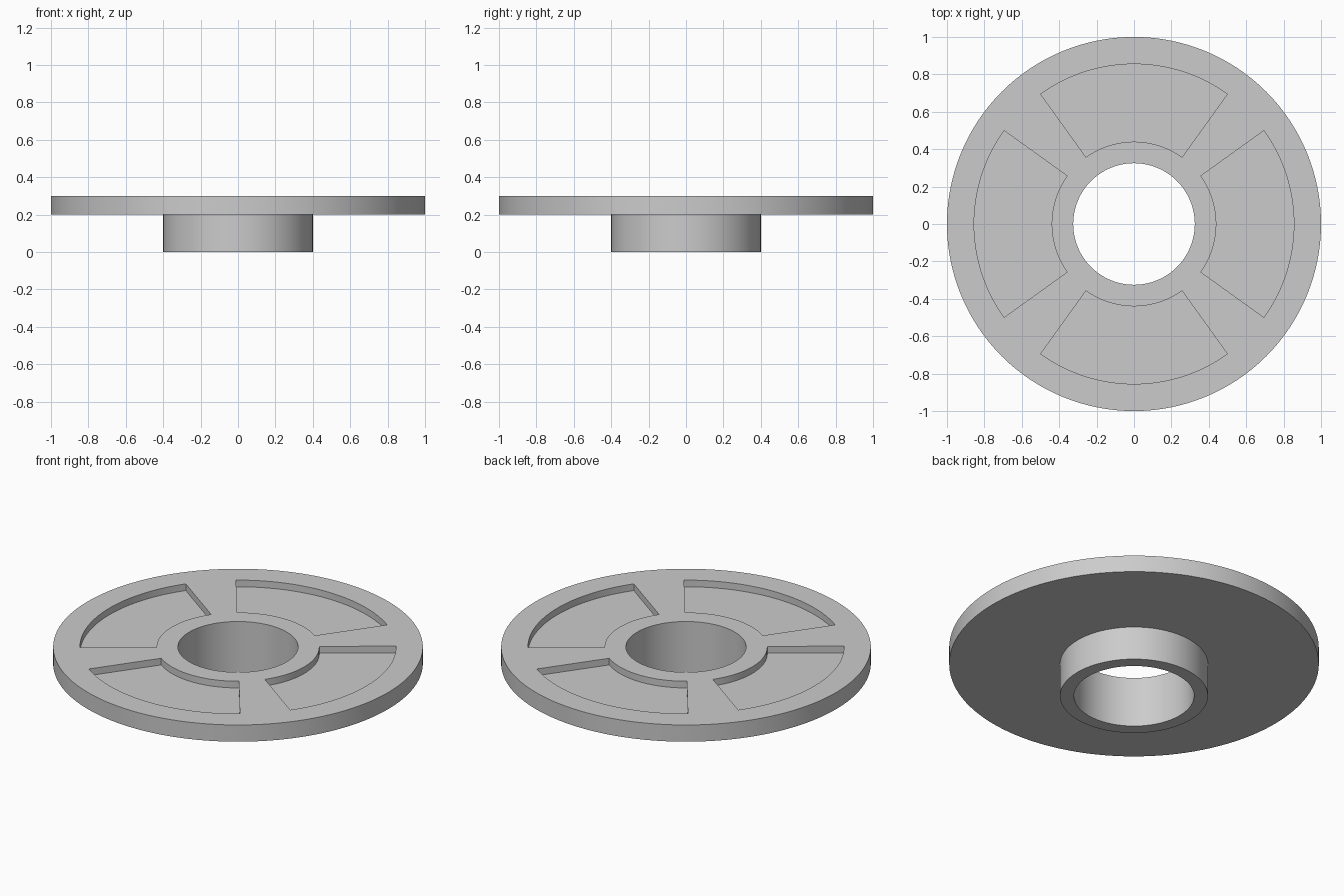
import bpy, bmesh, math
from mathutils import Matrix

SEGMENTS = 128
TOP, POCKET_FLOOR = 0.30, 0.26
POCKET_INNER, POCKET_OUTER = 0.44, 0.855
POCKET_HALF_ANGLE = math.radians(35.7)

cube = bpy.data.objects.get("Cube")
if cube:
    bpy.data.objects.remove(cube, do_unlink=True)

grey = bpy.data.materials.new("light grey")
grey.use_nodes = True
colour = (0.6, 0.6, 0.6, 1)
grey.diffuse_color = colour
grey.node_tree.nodes["Principled BSDF"].inputs["Base Color"].default_value = colour


def make_object(name, bm):
    bmesh.ops.recalc_face_normals(bm, faces=bm.faces)
    mesh = bpy.data.meshes.new(name)
    bm.to_mesh(mesh)
    bm.free()
    mesh.materials.append(grey)
    obj = bpy.data.objects.new(name, mesh)
    bpy.context.collection.objects.link(obj)
    return obj


def lathe(name, profile):
    """Spin a closed (radius, height) profile around z."""
    bm = bmesh.new()
    rings = []
    for i in range(SEGMENTS):
        a = 2 * math.pi * i / SEGMENTS
        rings.append([bm.verts.new((r * math.cos(a), r * math.sin(a), z))
                      for r, z in profile])
    for i, ring in enumerate(rings):
        following = rings[(i + 1) % SEGMENTS]
        for j in range(len(profile)):
            k = (j + 1) % len(profile)
            bm.faces.new((ring[j], following[j], following[k], ring[k]))
    return make_object(name, bm)


def pocket_cutters(name, steps=32):
    """Four ring sectors, one per quarter turn."""
    bm = bmesh.new()
    for quarter in range(4):
        middle = quarter * math.pi / 2
        angles = [middle + POCKET_HALF_ANGLE * (2 * i / steps - 1)
                  for i in range(steps + 1)]
        outline = [(POCKET_OUTER, a) for a in angles]
        outline += [(POCKET_INNER, a) for a in reversed(angles)]
        face = bm.faces.new([bm.verts.new((r * math.cos(a), r * math.sin(a), POCKET_FLOOR))
                             for r, a in outline])
        result = bmesh.ops.extrude_face_region(bm, geom=[face], use_keep_orig=True)
        verts = [v for v in result["geom"] if isinstance(v, bmesh.types.BMVert)]
        bmesh.ops.transform(bm, matrix=Matrix.Translation((0, 0, 0.2)), verts=verts)
    return make_object(name, bm)


# Flanged disc with a hub below and a bore through both
disc = lathe("flanged_disc", [(0.325, 0), (0.40, 0), (0.40, 0.20),
                              (1.0, 0.20), (1.0, TOP), (0.325, TOP)])

# Four shallow pockets sunk into the upper face
cutter = pocket_cutters("pocket_cutter")
cutter.hide_render = True
cut = disc.modifiers.new("pockets", "BOOLEAN")
cut.operation = "DIFFERENCE"
cut.solver = "EXACT"
cut.object = cutter

bpy.ops.object.select_all(action="DESELECT")
disc.select_set(True)
bpy.context.view_layer.objects.active = disc
bpy.ops.object.modifier_apply(modifier=cut.name)
bpy.data.objects.remove(cutter, do_unlink=True)
bpy.ops.object.shade_smooth_by_angle(angle=math.radians(30))
